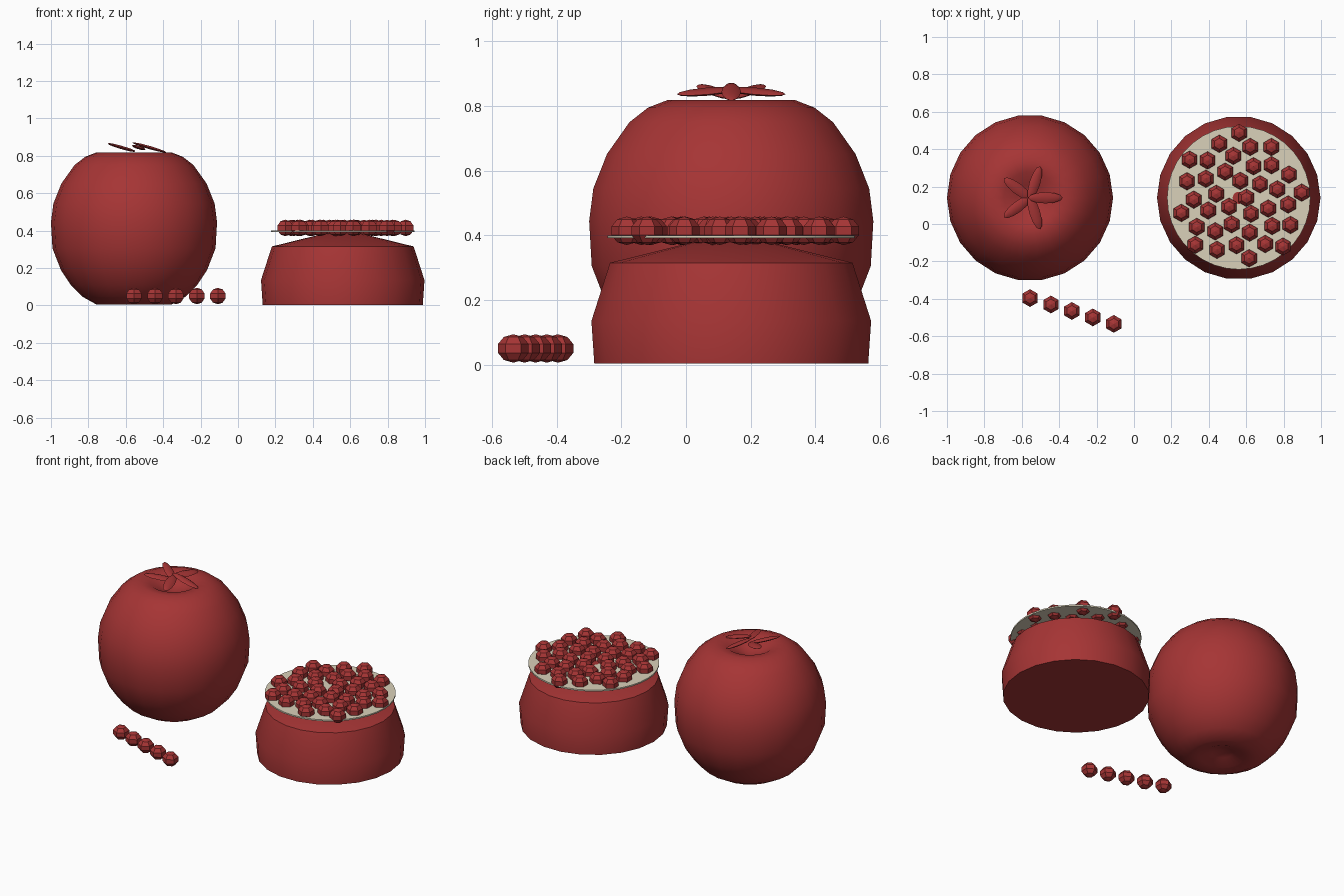
import bpy, bmesh, math
from mathutils import Matrix, Vector

if "Cube" in bpy.data.objects:
    bpy.data.objects.remove(bpy.data.objects["Cube"])


def material(name, rgb):
    m = bpy.data.materials.new(name)
    m.diffuse_color = (*rgb, 1)
    m.use_nodes = True
    m.node_tree.nodes["Principled BSDF"].inputs["Base Color"].default_value = m.diffuse_color
    return m


RED = material("deep red", (0.38, 0.035, 0.035))
CREAM = material("cream pith", (0.70, 0.64, 0.49))


def finish(name, bm, mat, smooth=None):
    bmesh.ops.recalc_face_normals(bm, faces=bm.faces[:])
    me = bpy.data.meshes.new(name)
    bm.to_mesh(me)
    bm.free()
    me.materials.append(mat)
    ob = bpy.data.objects.new(name, me)
    bpy.context.collection.objects.link(ob)
    if smooth is not None:
        bpy.ops.object.select_all(action='DESELECT')
        ob.select_set(True)
        bpy.context.view_layer.objects.active = ob
        bpy.ops.object.shade_smooth_by_angle(angle=math.radians(smooth))
    return ob


def lathe(name, profile, centre, sides, mat, smooth):
    """Revolve (radius, z) points; the first and last points lie on the axis."""
    bm = bmesh.new()
    cx, cy = centre
    rings = []
    for r, z in profile:
        if r == 0:
            rings.append([bm.verts.new((cx, cy, z))] * sides)
        else:
            rings.append([bm.verts.new((cx + r * math.cos(math.tau * i / sides),
                                        cy + r * math.sin(math.tau * i / sides), z))
                          for i in range(sides)])
    for a, b in zip(rings, rings[1:]):
        for i in range(sides):
            j = (i + 1) % sides
            bm.faces.new(list(dict.fromkeys((a[i], a[j], b[j], b[i]))))
    return finish(name, bm, mat, smooth)


def seeds(name, points):
    bm = bmesh.new()
    for p in points:
        bmesh.ops.create_uvsphere(
            bm, u_segments=6, v_segments=5, radius=1,
            matrix=Matrix.Translation(p) @ Matrix.Diagonal((0.05, 0.05, 0.044, 1)))
    return finish(name, bm, RED)


# Whole fruit with dimpled top and bottom
WHOLE = (-0.556, 0.14)
lathe("whole_fruit",
      [(0, 0.05), (0.06, 0.035), (0.13, 0.008), (0.20, 0.004), (0.275, 0.046),
       (0.337, 0.108), (0.39, 0.187), (0.436, 0.305), (0.444, 0.444),
       (0.431, 0.545), (0.388, 0.652), (0.318, 0.75), (0.26, 0.795),
       (0.20, 0.818), (0.14, 0.812), (0.07, 0.77), (0, 0.745)],
      WHOLE, 22, RED, 60)

# Crown leaves: five spindles in a ring, all leaning the same way
bm = bmesh.new()
for k in range(5):
    a = math.tau * k / 5
    pos = Vector((WHOLE[0] + 0.082 * math.cos(a), WHOLE[1] + 0.082 * math.sin(a), 0.844))
    bmesh.ops.create_uvsphere(
        bm, u_segments=6, v_segments=6, radius=1,
        matrix=Matrix.Translation(pos) @ Matrix.Rotation(0.28, 4, 'Y')
        @ Matrix.Rotation(a, 4, 'Z') @ Matrix.Diagonal((0.095, 0.03, 0.01, 1))
        @ Matrix.Rotation(math.pi / 2, 4, 'Y'))
finish("crown_leaves", bm, RED, 40)

# Cut half with a low cone on top
HALF = (0.56, 0.14)
lathe("cut_half",
      [(0, 0.003), (0.428, 0.003), (0.437, 0.135), (0.379, 0.315), (0, 0.408)],
      HALF, 22, RED, 25)

# Pale cut face disc
lathe("cut_face", [(0, 0.391), (0.383, 0.391), (0.383, 0.4), (0, 0.4)],
      HALF, 36, CREAM, 30)

# Seeds on the cut face, in a golden-angle spiral
golden = math.pi * (3 - math.sqrt(5))
spiral = []
for i in range(38):
    r = 0.0575 * math.sqrt(i + 0.5)
    spiral.append(Vector((HALF[0] + r * math.cos(i * golden),
                          HALF[1] - r * math.sin(i * golden), 0.414)))
seeds("cut_face_seeds", spiral)

# Row of loose seeds on the ground
seeds("loose_seeds", [Vector((-0.556 + 0.112 * i, -0.396 - 0.0345 * i, 0.05))
                      for i in range(5)])
